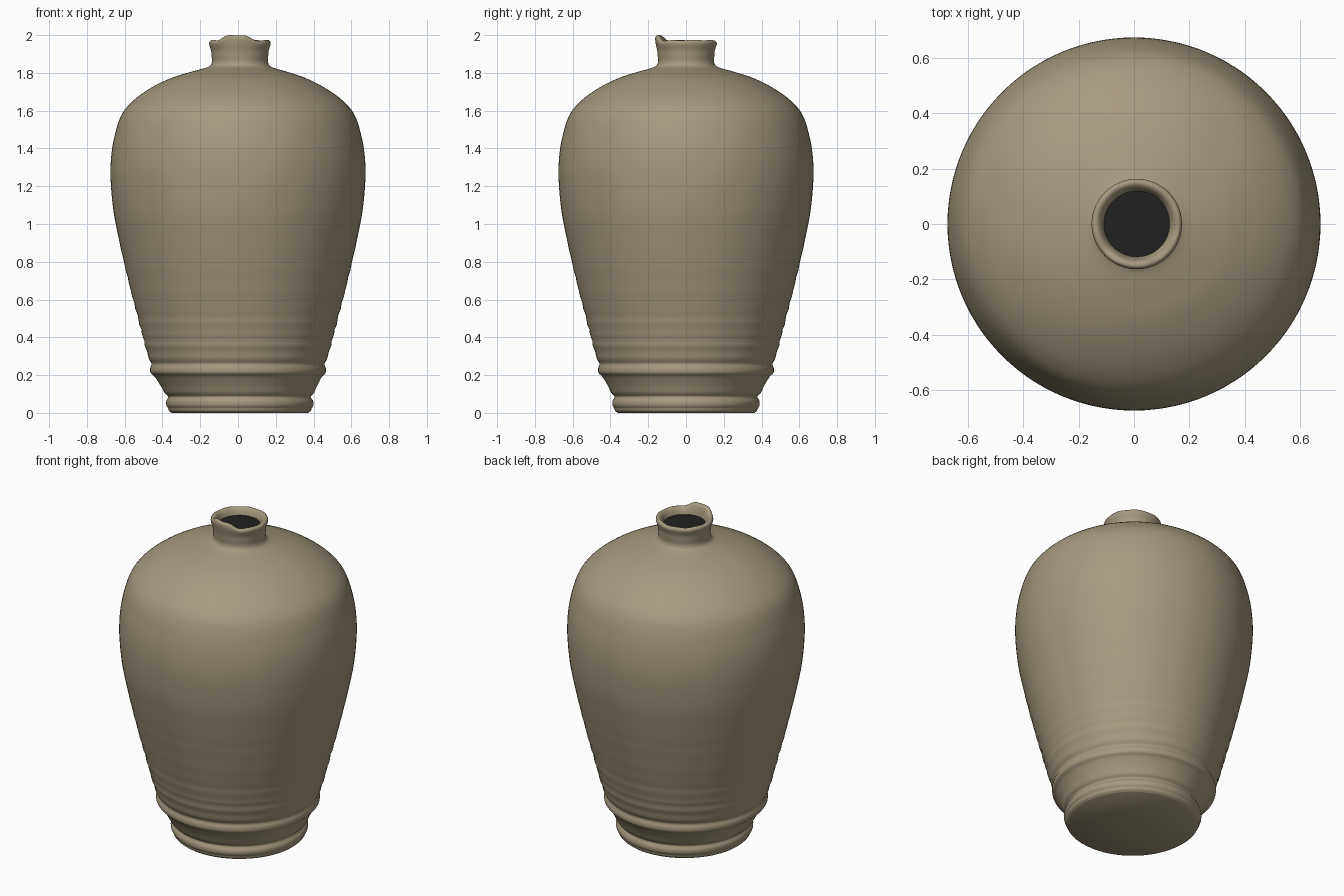
import bpy, bmesh, math
from mathutils import Vector

cube = bpy.data.objects.get("Cube")
if cube:
    bpy.data.objects.remove(cube, do_unlink=True)

SEGMENTS = 112
NECK_Z = 1.80


def make_material(name, rgb, roughness):
    mat = bpy.data.materials.new(name)
    mat.use_nodes = True
    mat.diffuse_color = (*rgb, 1)
    bsdf = next(n for n in mat.node_tree.nodes if n.type == 'BSDF_PRINCIPLED')
    bsdf.inputs["Base Color"].default_value = (*rgb, 1)
    bsdf.inputs["Roughness"].default_value = roughness
    return mat


def smooth_profile(points, steps=4):
    """Catmull-Rom curve through (radius, height) points."""
    pts = [Vector(p) for p in points]
    pts = [pts[0]] + pts + [pts[-1]]
    curve = []
    for a, b, c, d in zip(pts, pts[1:], pts[2:], pts[3:]):
        for i in range(steps):
            t = i / steps
            curve.append(0.5 * (2 * b + (c - a) * t
                                + (2 * a - 5 * b + 4 * c - d) * t ** 2
                                + (3 * b - a - 3 * c + d) * t ** 3))
    curve.append(pts[-1])
    return curve


def fade(value, start, end):
    return min(1, max(0, (value - start) / (end - start)))


def rim_height(angle):
    """Chipped lip: one tall piece at the front and a gentle waviness."""
    gap = (angle + math.radians(97) + math.pi) % (2 * math.pi) - math.pi
    tall = 0.028 * math.exp(-(gap / 0.55) ** 4)
    return tall + 0.003 * math.sin(3 * angle + 0.9) * math.sin(5 * angle)


def throwing_rings(z):
    """Faint finger ridges on the lower wall."""
    amount = fade(z, 0.26, 0.34) * (1 - fade(z, 0.5, 0.95))
    return 0.0028 * amount * math.sin(z * 95 + math.sin(z * 31))


def place(radius, z, angle):
    lean = 0.01 * max(fade(z, NECK_Z - 0.05, NECK_Z + 0.04), 1 - fade(z, 0.05, 0.22))
    r = radius + throwing_rings(z)
    lift = rim_height(angle) * fade(z, 1.925, 1.965)
    return (lean + r * math.cos(angle), r * math.sin(angle), z + lift)


def lathe(name, profile, mat):
    bm = bmesh.new()
    angles = [2 * math.pi * i / SEGMENTS for i in range(SEGMENTS)]
    rings = [[bm.verts.new(place(r, z, a)) for a in angles] for r, z in profile]
    for low, high in zip(rings, rings[1:]):
        for i in range(SEGMENTS):
            j = (i + 1) % SEGMENTS
            bm.faces.new((low[i], low[j], high[j], high[i]))
    # Flat underside
    bm.faces.new(rings[0][::-1])
    return finish(name, bm, mat)


def finish(name, bm, mat):
    mesh = bpy.data.meshes.new(name)
    bm.to_mesh(mesh)
    bm.free()
    mesh.materials.append(mat)
    obj = bpy.data.objects.new(name, mesh)
    bpy.context.collection.objects.link(obj)
    bpy.ops.object.select_all(action='DESELECT')
    obj.select_set(True)
    bpy.context.view_layer.objects.active = obj
    bpy.ops.object.shade_smooth_by_angle(angle=math.radians(50))
    return obj


clay = make_material("olive clay", (0.38, 0.32, 0.21), 0.8)
dark = make_material("dark hollow", (0.015, 0.015, 0.015), 1.0)

# Wall profile in sections, each as (radius, height)
foot = [(0.362, 0), (0.376, 0.012), (0.38, 0.025), (0.389, 0.04), (0.389, 0.062),
        (0.378, 0.085), (0.395, 0.105), (0.412, 0.14), (0.432, 0.175),
        (0.446, 0.195), (0.463, 0.212), (0.465, 0.235), (0.458, 0.26)]
wall = [(0.473, 0.29), (0.49, 0.35), (0.508, 0.42), (0.534, 0.52), (0.568, 0.65),
        (0.602, 0.79), (0.635, 0.94), (0.661, 1.08), (0.675, 1.25), (0.669, 1.38),
        (0.65, 1.48)]
shoulder = [(0.625, 1.56), (0.592, 1.615), (0.535, 1.67), (0.45, 1.727),
            (0.35, 1.775), (0.25, 1.807), (0.185, 1.825)]
neck = [(0.158, 1.838), (0.148, 1.86), (0.15, 1.89), (0.153, 1.92), (0.161, 1.945)]
lip = [(0.163, 1.96), (0.155, 1.971), (0.144, 1.971), (0.133, 1.962),
       (0.124, 1.945), (0.118, 1.925)]
lathe("jar_body", smooth_profile(foot + wall + shoulder + neck + lip), clay)

# Dark opening inside the mouth
bm = bmesh.new()
edge = []
for i in range(SEGMENTS):
    a = 2 * math.pi * i / SEGMENTS
    r = 0.12 + 0.002 * math.sin(i * 2.4)
    edge.append(bm.verts.new((0.01 + r * math.cos(a), r * math.sin(a), 1.93)))
bm.faces.new(edge)
finish("mouth_hollow", bm, dark)
